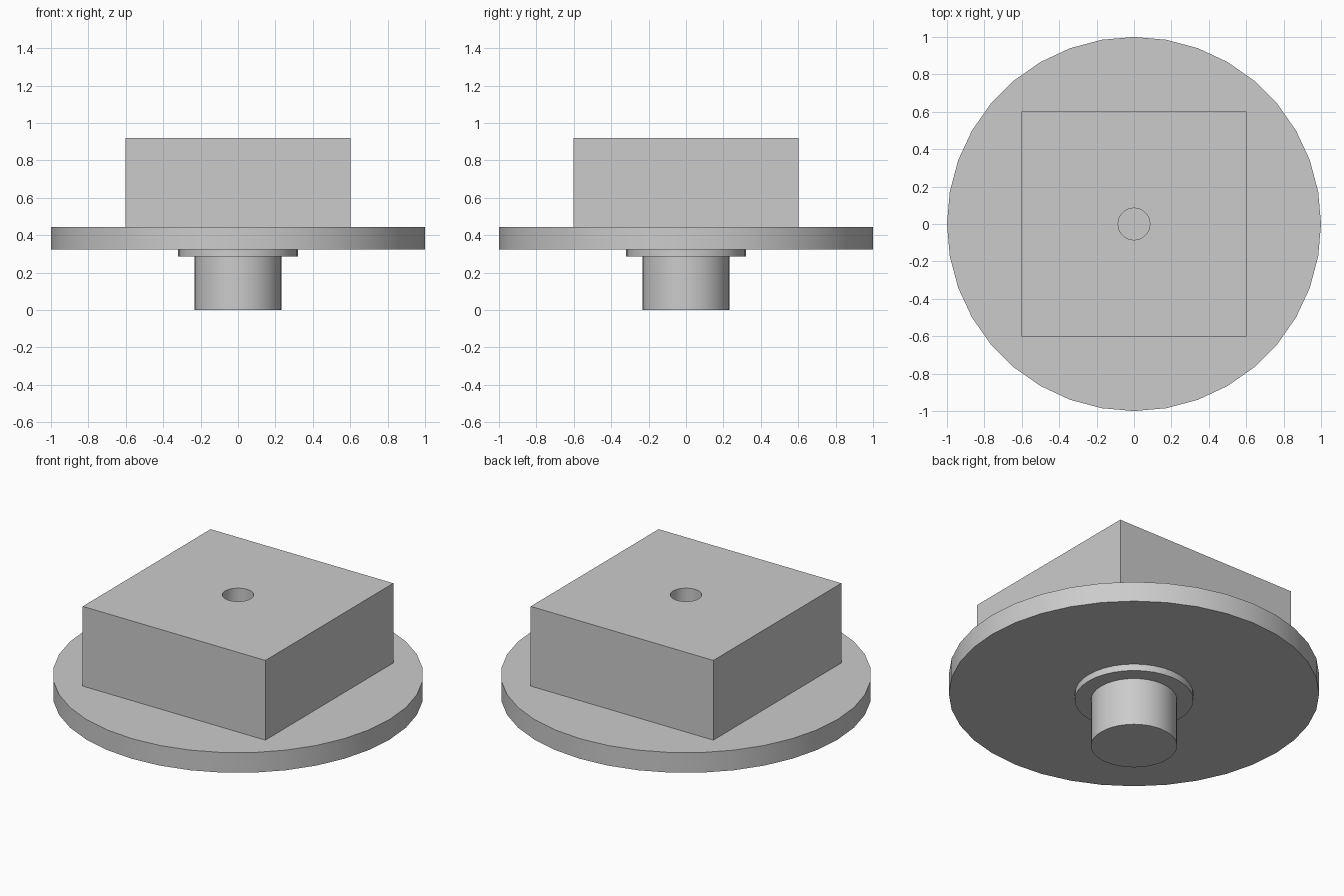
import bpy
import math

SIDES = 36

cube = bpy.data.objects.get("Cube")
if cube:
    bpy.data.objects.remove(cube, do_unlink=True)

# One plain grey for the whole part
grey = bpy.data.materials.new("plain_grey")
grey.use_nodes = True
colour = (0.6, 0.6, 0.6, 1.0)
grey.diffuse_color = colour
grey.node_tree.nodes["Principled BSDF"].inputs["Base Color"].default_value = colour


def finish(name):
    obj = bpy.context.object
    obj.name = name
    obj.data.materials.append(grey)
    bpy.ops.object.shade_smooth_by_angle(angle=math.radians(30))
    return obj


def disc(name, radius, bottom, top):
    bpy.ops.mesh.primitive_cylinder_add(
        vertices=SIDES, radius=radius, depth=top - bottom,
        location=(0, 0, (bottom + top) / 2))
    return finish(name)


# Turned parts, from the bottom up
disc("stem", 0.233, 0.0, 0.285)
disc("collar", 0.32, 0.285, 0.325)
disc("flange", 1.0, 0.325, 0.445)

# Square block with a round hole bored down to the flange
bore = disc("bore_cutter", 0.085, 0.445, 1.0)
bpy.ops.mesh.primitive_cube_add(size=1, location=(0, 0, (0.445 + 0.92) / 2))
bpy.context.object.scale = (1.204, 1.204, 0.92 - 0.445)
bpy.ops.object.transform_apply(location=False, rotation=False, scale=True)
block = bpy.context.object
bore.location.z -= 0.01
cut = block.modifiers.new("bore", 'BOOLEAN')
cut.operation = 'DIFFERENCE'
cut.solver = 'EXACT'
cut.object = bore
bpy.ops.object.modifier_apply(modifier=cut.name)
bpy.data.objects.remove(bore, do_unlink=True)
block.data.materials.clear()
finish("block")
